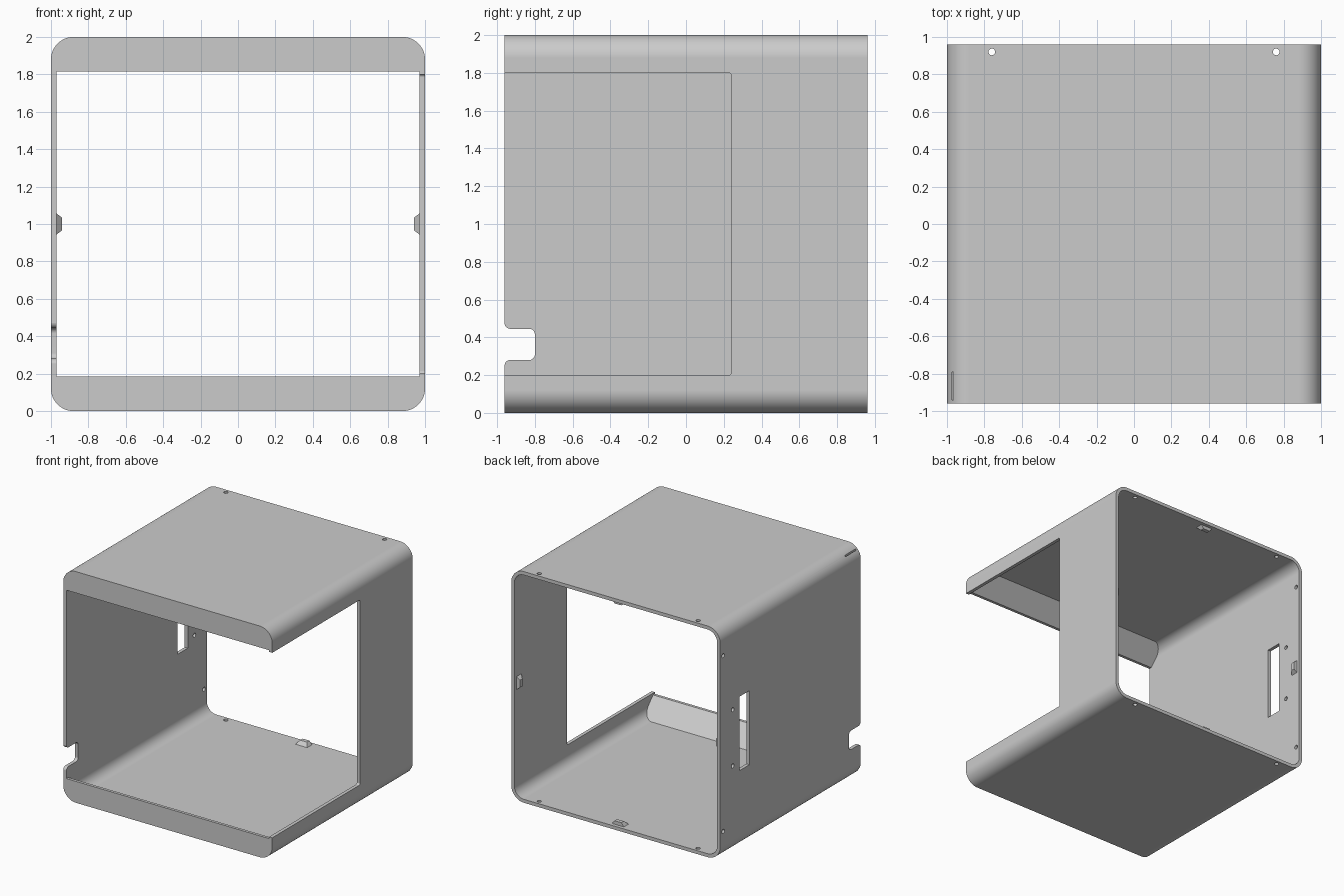
import bpy, bmesh, math
from mathutils import Matrix, Vector

default = bpy.data.objects.get("Cube")
if default:
    bpy.data.objects.remove(default, do_unlink=True)

grey = bpy.data.materials.new("plain_grey")
grey.use_nodes = True
grey.diffuse_color = (0.6, 0.6, 0.6, 1)
grey.node_tree.nodes["Principled BSDF"].inputs["Base Color"].default_value = (0.6, 0.6, 0.6, 1)

WALL = 0.03
FRONT, BACK = -0.96, 0.96


def outline(corners, segs=12):
    """Round each (u, v, radius) corner of a right-angled outline."""
    pts = []
    for i, (u, v, r) in enumerate(corners):
        p = Vector((u, v))
        if r == 0:
            pts.append(p)
            continue
        a = (Vector(corners[i - 1][:2]) - p).normalized() * r
        b = (Vector(corners[(i + 1) % len(corners)][:2]) - p).normalized() * r
        for k in range(segs + 1):
            t = math.pi / 2 * k / segs
            pts.append(p + a * (1 - math.sin(t)) + b * (1 - math.cos(t)))
    return pts


def rectangle(u0, u1, v0, v1, r=0):
    return outline([(u0, v0, r), (u1, v0, r), (u1, v1, r), (u0, v1, r)])


def prism(name, pts, axis, start, end):
    """Extrude a flat outline along the x, y or z axis."""
    place = {"x": lambda u, v, t: (t, u, v),
             "y": lambda u, v, t: (u, t, v),
             "z": lambda u, v, t: (u, v, t)}[axis]
    bm = bmesh.new()
    low = [bm.verts.new(place(u, v, start)) for u, v in pts]
    high = [bm.verts.new(place(u, v, end)) for u, v in pts]
    bm.faces.new(low)
    bm.faces.new(high)
    for i in range(len(pts)):
        bm.faces.new((low[i - 1], low[i], high[i], high[i - 1]))
    bmesh.ops.recalc_face_normals(bm, faces=bm.faces)
    mesh = bpy.data.meshes.new(name)
    bm.to_mesh(mesh)
    bm.free()
    mesh.materials.append(grey)
    ob = bpy.data.objects.new(name, mesh)
    bpy.context.collection.objects.link(ob)
    return ob


def activate(ob):
    bpy.ops.object.select_all(action="DESELECT")
    ob.select_set(True)
    bpy.context.view_layer.objects.active = ob


def cut(target, cutter):
    activate(target)
    mod = target.modifiers.new("cut", "BOOLEAN")
    mod.operation, mod.solver, mod.object = "DIFFERENCE", "EXACT", cutter
    bpy.ops.object.modifier_apply(modifier=mod.name)
    bpy.data.objects.remove(cutter, do_unlink=True)


def circle(u, v, r=0.018, n=20):
    return [(u + r * math.cos(math.tau * i / n), v + r * math.sin(math.tau * i / n))
            for i in range(n)]


# Rounded sleeve, open at the back
shell = prism("shell", rectangle(-1, 1, 0, 2, 0.12), "y", FRONT, BACK)
cavity = prism("cavity", rectangle(-1 + WALL, 1 - WALL, WALL, 2 - WALL, 0.09), "y", -1.1, 1.1)

# Sloped lips left standing along the top and bottom of the front
lip = [(-1.2, -0.1), (-1.2, 0.185), (-0.935, 0.185), (-0.79, WALL), (-0.79, -0.1)]
cut(cavity, prism("lower_lip", lip, "x", -1.2, 1.2))
cut(cavity, prism("upper_lip", [(y, 2 - z) for y, z in lip], "x", -1.2, 1.2))
cut(shell, cavity)

# Large side opening
cut(shell, prism("opening", rectangle(-1.2, 0.24, 0.2, 1.8, 0.015), "x", 0.969, 1.2))

# Cable notch with flared mouth in the opposite wall
edge = FRONT - 0.0005
notch = outline([(-1.1, 0.2, 0), (edge, 0.2, 0), (edge, 0.28, 0.03), (-0.8, 0.28, 0.03),
                 (-0.8, 0.445, 0.03), (edge, 0.445, 0.03), (edge, 0.53, 0), (-1.1, 0.53, 0)], 8)
cut(shell, prism("notch", notch, "x", -1.2, -0.96))

# Socket slot and screw holes in that wall
cut(shell, prism("slot", rectangle(0.56, 0.70, 0.68, 1.32), "x", -1.2, -0.9))
for y, offset in ((0.79, 0.243), (0.92, 0.76)):
    for side in (-1, 1):
        cut(shell, prism("wall_hole", circle(y, 1 + side * offset), "x", -1.2, -0.9))

# Screw holes through top and bottom
for side in (-1, 1):
    cut(shell, prism("hole", circle(side * 0.76, 0.92), "z", -0.2, 2.2))

# Fine slit on the rounded top corner
cut(shell, prism("slit", rectangle(-0.973, -0.965, -0.94, -0.79), "z", 1.93, 2.1))

# Smooth corners, flat panels
activate(shell)
bpy.ops.object.shade_smooth_by_angle(angle=math.radians(30))
weighted = shell.modifiers.new("weighted_normals", "WEIGHTED_NORMAL")
weighted.keep_sharp = True

# Wedge clips centred on each wall near the back
for i, side in enumerate(("right", "top", "left", "bottom")):
    clip = prism(side + "_clip", rectangle(0.86, 0.93, 0.94, 1.06), "x", -0.975, -0.94)
    for v in clip.data.vertices:
        if v.co.x > -0.95:
            v.co.z = 1 + (v.co.z - 1) * 0.55
            v.co.y = max(v.co.y, 0.895)
    centre = Matrix.Translation((0, 0, 1))
    clip.data.transform(centre @ Matrix.Rotation(i * math.pi / 2, 4, "Y") @ centre.inverted())
